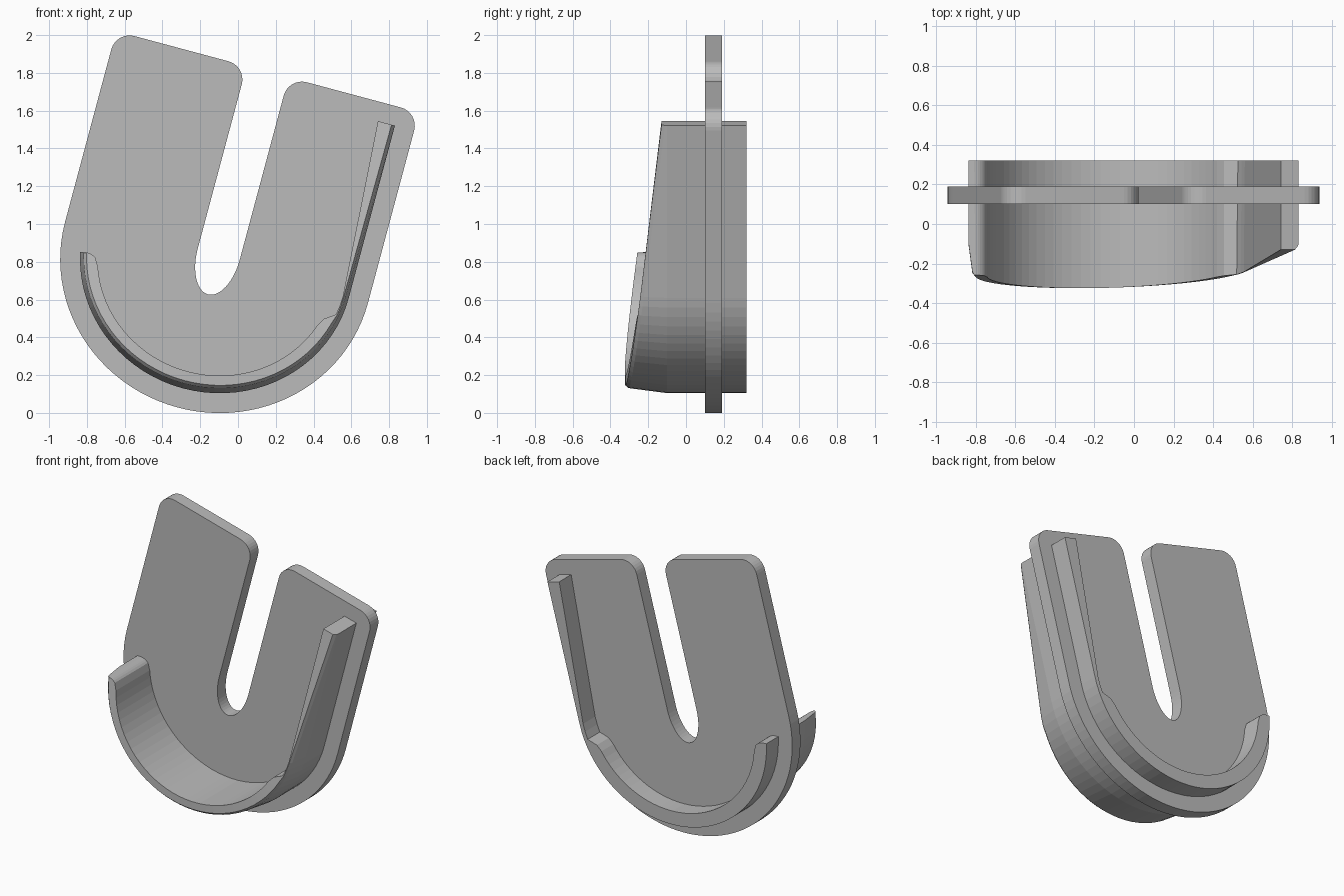
import bpy, bmesh
from math import sin, cos, pi, radians, sqrt, hypot

if "Cube" in bpy.data.objects:
    bpy.data.objects.remove(bpy.data.objects["Cube"], do_unlink=True)

TILT = radians(15)      # lean of the whole part
MID, BEND = -0.316, 0.74  # centre line and start of the rounded bottom, in the leaning frame

grey = bpy.data.materials.new("grey")
grey.use_nodes = True
grey.diffuse_color = (0.5, 0.5, 0.5, 1)
grey.node_tree.nodes["Principled BSDF"].inputs["Base Color"].default_value = (0.5, 0.5, 0.5, 1)


def place(u, v, y):
    """Leaning coordinates (u across from the centre line, v along) to world."""
    u += MID
    return (u * cos(TILT) + v * sin(TILT), y, v * cos(TILT) - u * sin(TILT))


def arc(cu, cv, a, b, start, end, n):
    angles = [radians(start + (end - start) * i / n) for i in range(n + 1)]
    return [(cu + a * cos(t), cv + b * sin(t)) for t in angles]


def finish(name, bm):
    bmesh.ops.recalc_face_normals(bm, faces=bm.faces)
    mesh = bpy.data.meshes.new(name)
    bm.to_mesh(mesh)
    bm.free()
    mesh.materials.append(grey)
    obj = bpy.data.objects.new(name, mesh)
    bpy.context.collection.objects.link(obj)


# Forked plate: half outline from the bottom centre to the slot floor, then mirrored
W, TOP, R, SLOT = 0.83, 1.785, 0.1, 0.115
half = arc(0, BEND, W, 0.795, -90, 0, 24)
half += arc(W - R, TOP - R, R, R, 0, 90, 8)
half += arc(SLOT + R, TOP - R, R, R, 90, 180, 8)
half += arc(0, 0.785, SLOT, 0.22, 0, -90, 12)
outline = half + [(-u, v) for u, v in reversed(half[1:-1])]
bm = bmesh.new()
face = bm.faces.new([bm.verts.new(place(u, v, 0.10)) for u, v in outline])
side = bmesh.ops.extrude_face_region(bm, geom=[face])
bmesh.ops.translate(bm, vec=(0, 0.09, 0),
                    verts=[g for g in side["geom"] if isinstance(g, bmesh.types.BMVert)])
finish("forked_plate", bm)

# Hooked rim: a wall swept round the plate, its front edge sloping along the lean
A, B, THICK, ROUND = 0.725, 0.69, 0.093, 0.065
BACK, END = 0.32, 0.606
path = [(A, 1.684, 1, 0, THICK)]
angles = [-180 * i / 40 for i in range(38)]
angles += [-167.5 - 1.32 * k for k in (0, 0.5, 0.8, 1)]
for deg in angles:
    t = radians(deg)
    nu, nv = cos(t) / A, sin(t) / B
    length = hypot(nu, nv)
    v = BEND + B * sin(t)
    near = max(0, ROUND - max(0, END - v)) / ROUND    # inner corner rounded at the short end
    thick = THICK - ROUND * (1 - sqrt(max(0, 1 - near * near)))
    path.append((A * cos(t), v, nu / length, nv / length, thick))

bm = bmesh.new()
rings = []
for u, v, nu, nv, thick in path:
    front = -0.33 + 0.119 * v
    taper = 0.12 * max(0, -0.1 - front)
    section = [(thick, BACK), (0, BACK), (0, -0.1), (taper, front + 0.018),
               (min(taper + 0.015, thick), front), (max(thick, taper + 0.016), front)]
    rings.append([bm.verts.new(place(u - nu * d, v - nv * d, y)) for d, y in section])
for r, s in zip(rings, rings[1:]):
    for i in range(6):
        j = (i + 1) % 6
        bm.faces.new((r[i], r[j], s[j], s[i]))
bm.faces.new(rings[0])
bm.faces.new(rings[-1])
finish("hooked_rim", bm)
